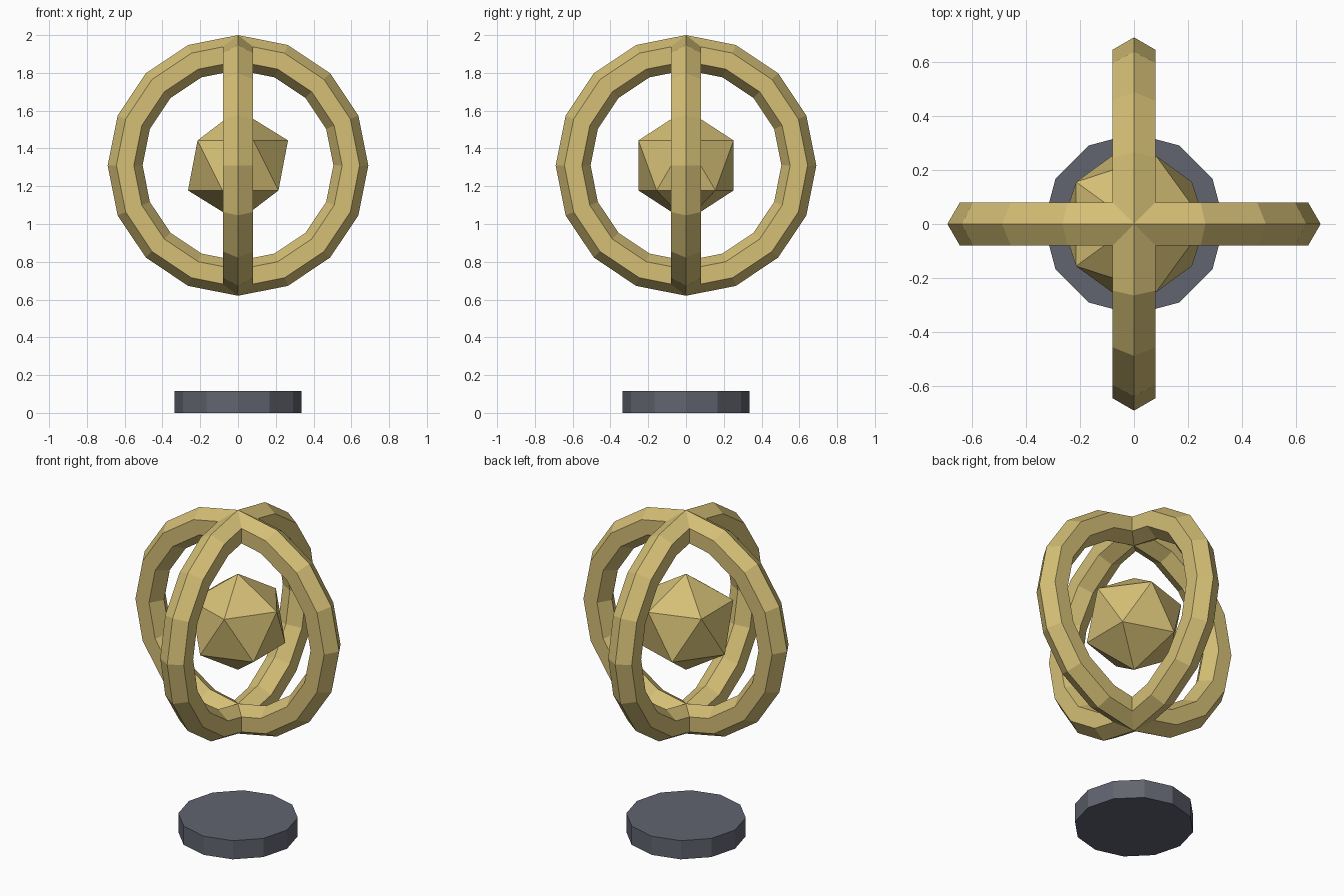
import bpy
import math

if "Cube" in bpy.data.objects:
    bpy.data.objects.remove(bpy.data.objects["Cube"])


def material(name, rgb):
    m = bpy.data.materials.new(name)
    m.diffuse_color = (*rgb, 1)
    m.use_nodes = True
    m.node_tree.nodes["Principled BSDF"].inputs["Base Color"].default_value = m.diffuse_color
    return m


def finish(name, mat):
    ob = bpy.context.object
    ob.name = name
    ob.data.materials.append(mat)
    bpy.ops.object.shade_flat()


gold = material("gold", (0.66, 0.52, 0.18))
slate = material("slate grey", (0.120, 0.127, 0.160))
CENTRE_Z = 1.31

# Low twelve-sided base disc
bpy.ops.mesh.primitive_cylinder_add(vertices=12, radius=0.335, depth=0.115,
                                    location=(0, 0, 0.0575))
finish("base", slate)

# Two upright hexagonal-section rings, crossing at top and bottom
for name, turn in (("ring_across", 0), ("ring_deep", math.pi / 2)):
    bpy.ops.mesh.primitive_torus_add(major_segments=16, minor_segments=6,
                                     major_radius=0.5975, minor_radius=0.0925,
                                     location=(0, 0, CENTRE_Z),
                                     rotation=(math.pi / 2, 0, turn))
    finish(name, gold)

# Faceted core floating in the middle
bpy.ops.mesh.primitive_ico_sphere_add(subdivisions=1, radius=0.296,
                                      location=(0, 0, CENTRE_Z))
finish("core", gold)
